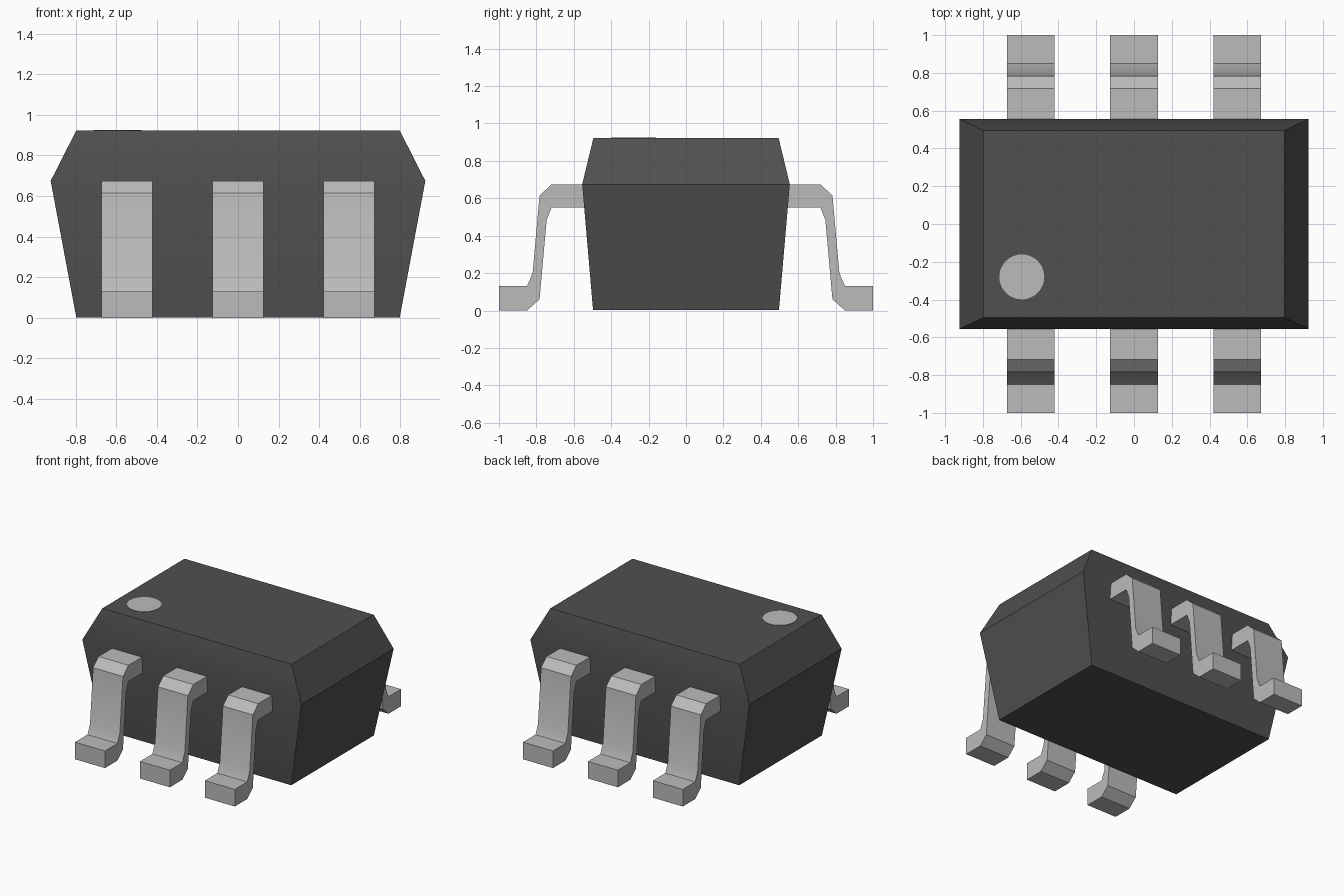
import bpy, bmesh, math

cube = bpy.data.objects.get("Cube")
if cube:
    bpy.data.objects.remove(cube, do_unlink=True)


def material(name, level):
    mat = bpy.data.materials.new(name)
    mat.use_nodes = True
    colour = (level, level, level, 1)
    mat.diffuse_color = colour
    mat.node_tree.nodes["Principled BSDF"].inputs["Base Color"].default_value = colour
    return mat


def finish(bm, name, mat):
    bmesh.ops.recalc_face_normals(bm, faces=bm.faces[:])
    mesh = bpy.data.meshes.new(name)
    bm.to_mesh(mesh)
    bm.free()
    mesh.materials.append(mat)
    obj = bpy.data.objects.new(name, mesh)
    bpy.context.collection.objects.link(obj)
    bpy.ops.object.select_all(action='DESELECT')
    obj.select_set(True)
    bpy.context.view_layer.objects.active = obj
    bpy.ops.object.shade_smooth_by_angle(angle=math.radians(30))
    return obj


def loft(name, rings, mat):
    """Skin matching rings of points and cap both ends."""
    bm = bmesh.new()
    loops = [[bm.verts.new(p) for p in ring] for ring in rings]
    count = len(loops[0])
    for low, high in zip(loops, loops[1:]):
        for i in range(count):
            j = (i + 1) % count
            bm.faces.new((low[i], low[j], high[j], high[i]))
    bm.faces.new(loops[0][::-1])
    bm.faces.new(loops[-1])
    return finish(bm, name, mat)


plastic = material("dark grey plastic", 0.08)
metal = material("light grey metal", 0.5)

# Body: a block widest at the mould line
levels = [(0.797, 0.497, 0.003), (0.923, 0.555, 0.675), (0.797, 0.495, 0.923)]
corners = [(-1, -1), (1, -1), (1, 1), (-1, 1)]
loft("body", [[(sx * x, sy * y, z) for sx, sy in corners] for x, y, z in levels], plastic)

# Pins: one bent profile, three on each long side
profile = [(0.5, 0.675), (0.718, 0.675), (0.783, 0.615), (0.82, 0.2),
           (0.85, 0.13), (1, 0.13), (1, 0), (0.85, 0),
           (0.783, 0.06), (0.745, 0.485), (0.718, 0.552), (0.5, 0.552)]
half_width = 0.126
for side, label in ((-1, "front"), (1, "back")):
    for centre, place in ((-0.547, "right"), (0, "middle"), (0.547, "left")):
        rings = [[(centre + s * half_width, side * y, z) for y, z in profile]
                 for s in (-1, 1)]
        loft(f"{label}_{place}_pin", rings, metal)

# Round marker on the top
bm = bmesh.new()
bmesh.ops.create_cone(bm, cap_ends=True, segments=48, radius1=0.119,
                      radius2=0.119, depth=0.006)
bmesh.ops.translate(bm, verts=bm.verts[:], vec=(-0.594, -0.28, 0.923))
finish(bm, "marker_dot", metal)
